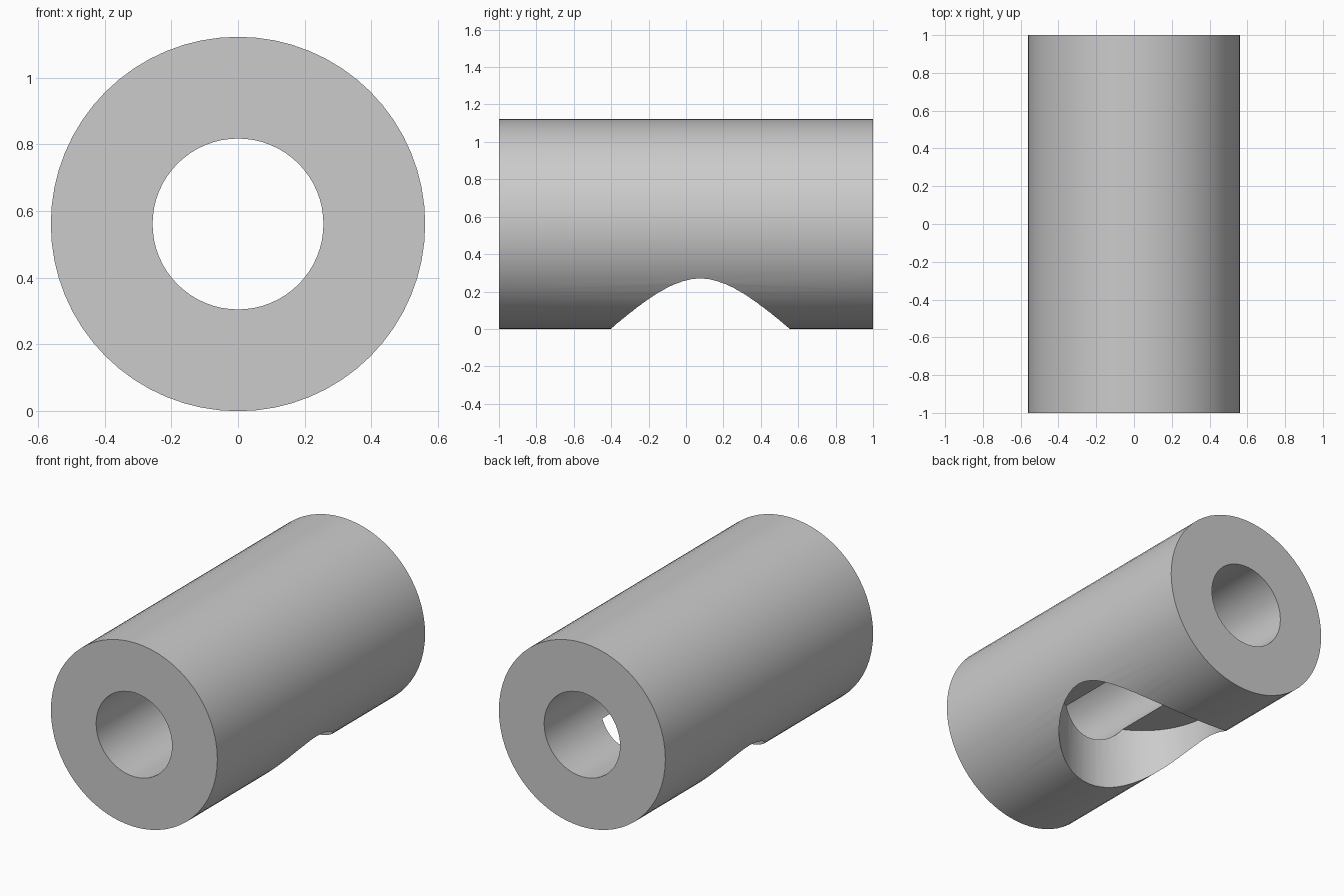
import bpy
from math import pi

if "Cube" in bpy.data.objects:
    bpy.data.objects.remove(bpy.data.objects["Cube"], do_unlink=True)

RADIUS = 0.561
BORE = 0.256
POCKET = 0.479
POCKET_TOP = 0.415

grey = bpy.data.materials.new("light grey")
colour = (0.6, 0.6, 0.6, 1)
grey.diffuse_color = colour
grey.use_nodes = True
grey.node_tree.nodes["Principled BSDF"].inputs["Base Color"].default_value = colour


def cylinder(name, radius, depth, location, tilt=0, sides=64):
    bpy.ops.mesh.primitive_cylinder_add(
        vertices=sides, radius=radius, depth=depth,
        location=location, rotation=(tilt, 0, 0))
    obj = bpy.context.object
    obj.name = name
    obj.data.materials.append(grey)
    bpy.ops.object.transform_apply(location=True, rotation=True, scale=True)
    return obj


def cut(body, cutter):
    cutter.hide_render = True
    mod = body.modifiers.new("cut", 'BOOLEAN')
    mod.operation = 'DIFFERENCE'
    mod.solver = 'EXACT'
    mod.object = cutter
    bpy.context.view_layer.objects.active = body
    bpy.ops.object.modifier_apply(modifier=mod.name)
    bpy.data.objects.remove(cutter, do_unlink=True)


# Round sleeve lying front to back
sleeve = cylinder("sleeve", RADIUS, 2, (0, 0, RADIUS), pi / 2)

# Bore right through the length
cut(sleeve, cylinder("bore_cutter", BORE, 3, (0, 0, RADIUS), pi / 2))

# Flat-bottomed round pocket drilled up from below, breaking into the bore
cut(sleeve, cylinder("pocket_cutter", POCKET, 1, (0, 0.076, POCKET_TOP - 0.5)))

# Smooth walls with crisp rims
bpy.ops.object.select_all(action='DESELECT')
sleeve.select_set(True)
bpy.context.view_layer.objects.active = sleeve
bpy.ops.object.shade_smooth_by_angle(angle=pi / 6)
